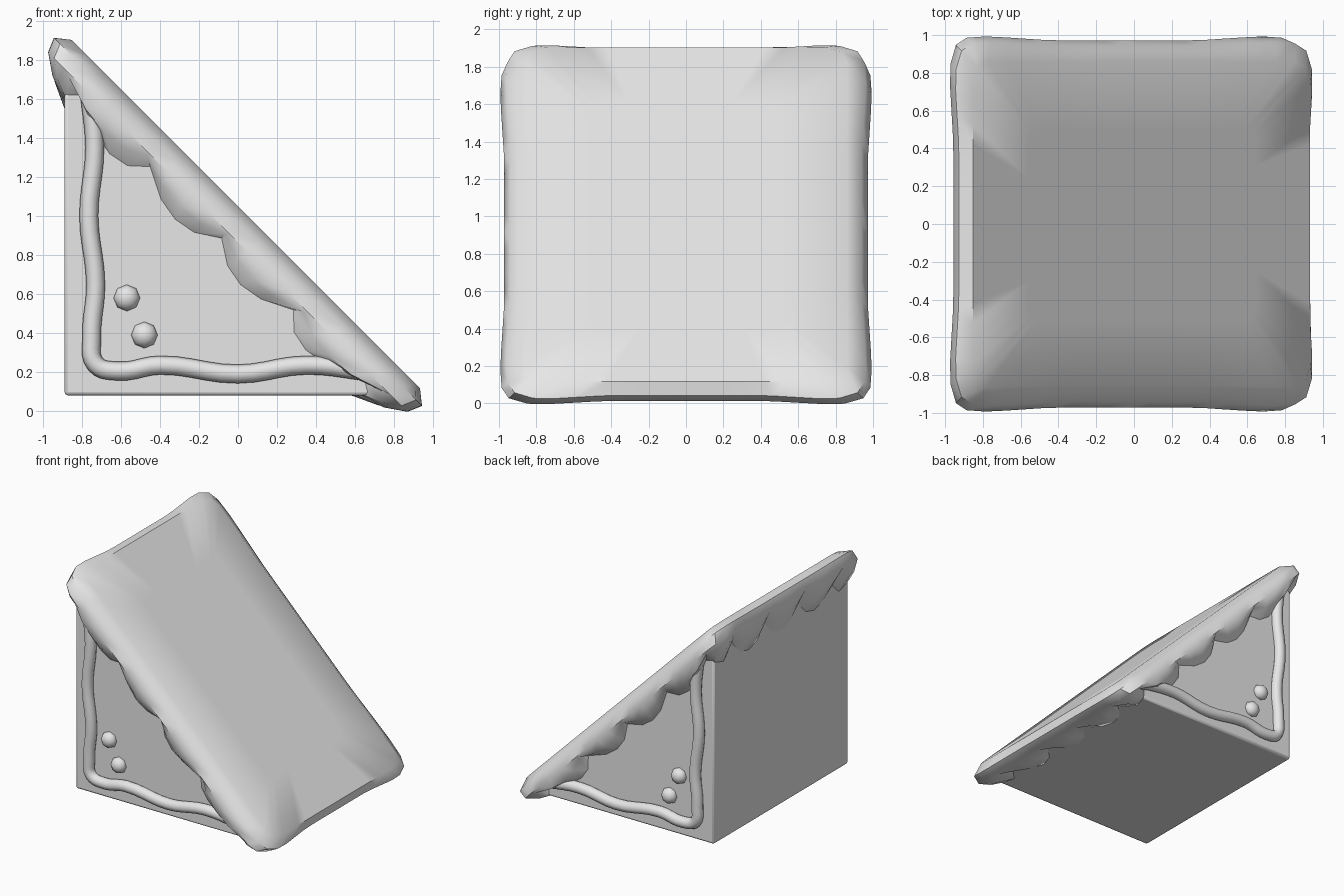
import bpy, bmesh, math
from math import radians, pi, sqrt

cube = bpy.data.objects.get("Cube")
if cube:
    bpy.data.objects.remove(cube, do_unlink=True)

R2 = sqrt(2)
WALL_X, FLOOR_Z, HALF_Y = -0.89, 0.08, 0.9

grey = bpy.data.materials.new("plain_grey")
grey.use_nodes = True
grey.diffuse_color = (0.8, 0.8, 0.8, 1)
shader = next(n for n in grey.node_tree.nodes if n.type == 'BSDF_PRINCIPLED')
shader.inputs["Base Color"].default_value = (0.8, 0.8, 0.8, 1)


def finish(obj, angle):
    """Assign the material and shade with sharp edges kept."""
    obj.data.materials.append(grey)
    bpy.ops.object.select_all(action='DESELECT')
    obj.select_set(True)
    bpy.context.view_layer.objects.active = obj
    bpy.ops.object.shade_smooth_by_angle(angle=radians(angle))


def mesh_object(name, bm):
    bmesh.ops.recalc_face_normals(bm, faces=bm.faces)
    mesh = bpy.data.meshes.new(name)
    bm.to_mesh(mesh)
    bm.free()
    obj = bpy.data.objects.new(name, mesh)
    bpy.context.collection.objects.link(obj)
    return obj


# Wedge body: triangular prism with softened edges
bm = bmesh.new()
profile = [(WALL_X, FLOOR_Z), (0.83, FLOOR_Z), (WALL_X, 1.8)]
face = bm.faces.new([bm.verts.new((x, -HALF_Y, z)) for x, z in profile])
extruded = bmesh.ops.extrude_face_region(bm, geom=[face])["geom"]
bmesh.ops.translate(bm, vec=(0, 2 * HALF_Y, 0),
                    verts=[g for g in extruded if isinstance(g, bmesh.types.BMVert)])
body = mesh_object("wedge_body", bm)
bevel = body.modifiers.new("soft_edges", 'BEVEL')
bevel.width = 0.018
bevel.segments = 2
finish(body, 40)


# Icing roof: stacked rings around a slanted slab, with a scalloped lower edge
def slant(s, y, d):
    """Along the slope, across it, and depth below its surface."""
    along, total = -0.97 + R2 * s, 1.05 - R2 * d
    return ((along + total) / 2, y, (total - along) / 2)


def outline():
    """Unit outline points with the scallop strength at each."""
    side_step, end_step = 0.485 / 4, 0.11
    side = [(i * side_step / 1.065, 1, abs(math.sin(pi * i / 4))) for i in range(-8, 9)]
    end = [(1, -j * end_step / HALF_Y, abs(math.cos(pi * j / 4))) for j in range(-7, 8)]
    corner = [(0.975, 0.965, 0.6)]
    half = side + corner + end
    half.append((0.975, -0.965, 0.6))
    return half + [(-a, -b, c) for a, b, c in half]


def corner_bulge(a, b):
    near = max(0, 1 - abs(min(abs(a), abs(b)) - 0.78) / 0.35)
    return 0.022 * near


POINTS = outline()
bm = bmesh.new()


def ring(depth, outset, scallop=0):
    verts = []
    for a, b, lobe in POINTS:
        d = depth + scallop * lobe ** 0.7
        o = outset + (corner_bulge(a, b) if outset > 0.02 else 0)
        length = 1.315 - d + 1.3 * o
        verts.append(bm.verts.new(slant(a * length, b * (HALF_Y + o), d)))
    return verts


rings = [
    [bm.verts.new(slant(a * 0.85, b * 0.5, 0)) for a, b, _ in POINTS],
    ring(0, -0.04),
    ring(0.057, 0.04),
    ring(0.13, 0.072),
    ring(0.145, 0.05, 0.07),
    ring(0.175, 0.0, 0.1),
    ring(0.165, -0.03, 0.1),
]
bm.faces.new(rings[0])
for upper, lower in zip(rings, rings[1:]):
    for i in range(len(upper)):
        j = (i + 1) % len(upper)
        bm.faces.new((upper[i], upper[j], lower[j], lower[i]))
finish(mesh_object("icing_roof", bm), 42)


# Piped trim and buttons on both triangular sides
TRIM = [(-0.76, 1.62), (-0.735, 1.35), (-0.765, 1.0), (-0.73, 0.65), (-0.75, 0.38),
        (-0.73, 0.24), (-0.62, 0.205), (-0.4, 0.235), (0, 0.19), (0.35, 0.235), (0.68, 0.2)]
BUTTONS = [(-0.57, 0.58), (-0.48, 0.39)]

for label, side in (("front", -1), ("back", 1)):
    curve = bpy.data.curves.new(label + "_trim", 'CURVE')
    curve.dimensions = '3D'
    curve.bevel_depth = 0.048
    curve.bevel_resolution = 2
    curve.resolution_u = 5
    curve.use_fill_caps = True
    spline = curve.splines.new('BEZIER')
    spline.bezier_points.add(len(TRIM) - 1)
    for point, (x, z) in zip(spline.bezier_points, TRIM):
        point.co = (x, side * 0.915, z)
        point.handle_left_type = point.handle_right_type = 'AUTO'
    trim = bpy.data.objects.new(label + "_trim", curve)
    bpy.context.collection.objects.link(trim)
    bpy.ops.object.select_all(action='DESELECT')
    trim.select_set(True)
    bpy.context.view_layer.objects.active = trim
    bpy.ops.object.convert(target='MESH')
    finish(bpy.context.object, 60)

    for n, (x, z) in enumerate(BUTTONS, 1):
        bpy.ops.mesh.primitive_uv_sphere_add(segments=8, ring_count=6, radius=0.068,
                                             location=(x, side * 0.905, z),
                                             rotation=(radians(90), 0, 0))
        button = bpy.context.object
        button.name = f"{label}_button_{n}"
        button.scale.z = 0.85
        finish(button, 60)
